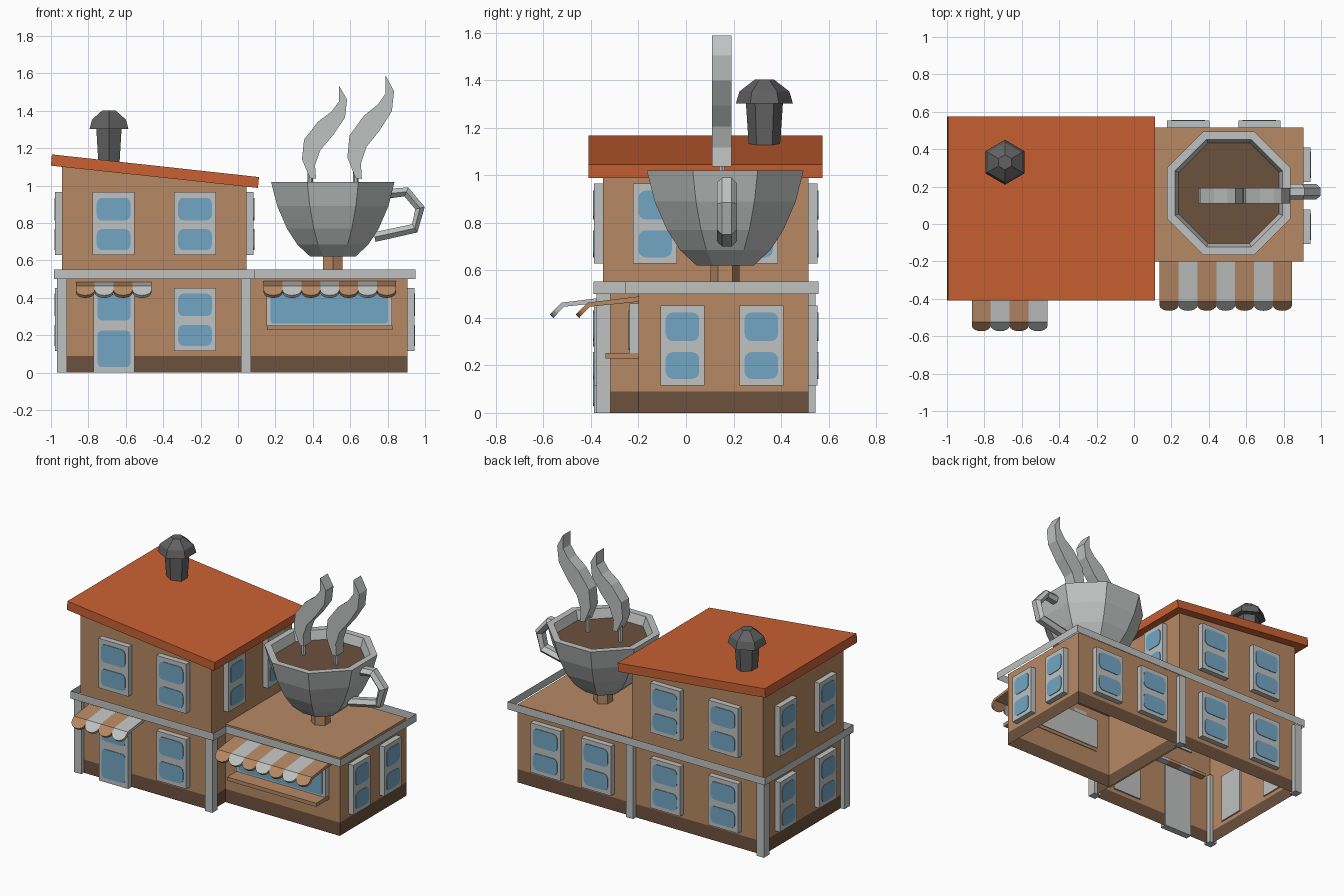
import bpy, bmesh, math
from mathutils import Vector, Matrix

cube = bpy.data.objects.get("Cube")
if cube:
    bpy.data.objects.remove(cube, do_unlink=True)


def material(name, rgb):
    m = bpy.data.materials.new(name)
    m.use_nodes = True
    m.diffuse_color = (*rgb, 1)
    m.node_tree.nodes["Principled BSDF"].inputs["Base Color"].default_value = (*rgb, 1)
    return m


TAN = material("tan plaster", (0.47, 0.25, 0.127))
BROWN = material("dark brown", (0.15, 0.083, 0.047))
GREY = material("light grey", (0.52, 0.54, 0.53))
BLUE = material("window blue", (0.17, 0.38, 0.55))
ORANGE = material("roof orange", (0.59, 0.12, 0.032))
DARK = material("chimney grey", (0.12, 0.12, 0.12))


def finish(name, bm, *mats, matrix=None):
    bmesh.ops.recalc_face_normals(bm, faces=bm.faces)
    mesh = bpy.data.meshes.new(name)
    bm.to_mesh(mesh)
    bm.free()
    for m in mats:
        mesh.materials.append(m)
    ob = bpy.data.objects.new(name, mesh)
    if matrix:
        ob.matrix_world = matrix
    bpy.context.collection.objects.link(ob)
    return ob


def prism(bm, points, push, mat=0):
    """Extrude a flat outline along a vector."""
    a = [bm.verts.new(p) for p in points]
    b = [bm.verts.new(Vector(p) + Vector(push)) for p in points]
    faces = [bm.faces.new(a), bm.faces.new(b)]
    for i in range(len(a)):
        j = (i + 1) % len(a)
        faces.append(bm.faces.new((a[i], a[j], b[j], b[i])))
    for f in faces:
        f.material_index = mat


def box(bm, x0, x1, y0, y1, z0, z1, mat=0):
    prism(bm, [(x0, y0, z0), (x1, y0, z0), (x1, y1, z0), (x0, y1, z0)], (0, 0, z1 - z0), mat)


def skin(bm, rings):
    """Join rings of points with quads and cap both ends; returns the caps."""
    rings = [[bm.verts.new(p) for p in ring] for ring in rings]
    for r, s in zip(rings, rings[1:]):
        for i in range(len(r)):
            j = (i + 1) % len(r)
            bm.faces.new((r[i], r[j], s[j], s[i]))
    return bm.faces.new(rings[0]), bm.faces.new(rings[-1])


def lathe(bm, cx, cy, sides, profile, turn):
    steps = [turn + math.tau * i / sides for i in range(sides)]
    return skin(bm, [[(cx + r * math.cos(a), cy + r * math.sin(a), z) for a in steps]
                     for r, z in profile])


# Wall shells, open underneath, with a dark plinth band
def walls(name, x0, x1, y0, y1, left_top, right_top):
    bm = bmesh.new()
    prism(bm, [(x0, y0, 0), (x1, y0, 0), (x1, y0, right_top), (x0, y0, left_top)], (0, y1 - y0, 0))
    floor = [f for f in bm.faces if f.calc_center_median().z < 0.01]
    bmesh.ops.delete(bm, geom=floor, context='FACES_ONLY')
    bmesh.ops.bisect_plane(bm, geom=bm.verts[:] + bm.edges[:] + bm.faces[:],
                           plane_co=(0, 0, 0.09), plane_no=(0, 0, 1))
    for f in bm.faces:
        f.material_index = int(f.calc_center_median().z < 0.09)
    finish(name, bm, TAN, BROWN)


walls("main_walls", -0.94, 0.045, -0.35, 0.515, 1.115, 1.01)
walls("side_walls", 0.035, 0.905, -0.20, 0.515, 0.53, 0.53)

# Slanted roof slab
bm = bmesh.new()
prism(bm, [(-1, -0.41, 1.107), (0.107, -0.41, 0.988), (0.112, -0.41, 1.046), (-0.995, -0.41, 1.167)],
      (0, 0.985, 0))
finish("main_roof", bm, ORANGE)

# Ledge running around the whole footprint
bm = bmesh.new()
corners = [(-0.985, -0.39), (0.09, -0.39), (0.09, -0.255), (0.95, -0.255), (0.95, 0.557), (-0.985, 0.557)]
face = bm.faces.new([bm.verts.new((x, y, 0.5)) for x, y in corners])
bmesh.ops.inset_region(bm, faces=[face], thickness=0.056, use_boundary=True)
bmesh.ops.delete(bm, geom=[face], context='FACES_ONLY')
up = bmesh.ops.extrude_face_region(bm, geom=bm.faces[:], use_keep_orig=True)["geom"]
bmesh.ops.translate(bm, verts=[v for v in up if isinstance(v, bmesh.types.BMVert)], vec=(0, 0, 0.052))
finish("ledge_trim", bm, GREY)

# Corner posts
for side, y in (("front", -0.347), ("back", 0.517)):
    for end, x in (("right", -0.941), ("middle", 0.043)):
        bm = bmesh.new()
        box(bm, x - 0.027, x + 0.027, y - 0.029, y + 0.029, 0, 0.505)
        finish(f"{side}_{end}_post", bm, GREY)


# Framed windows with soft-cornered panes, facing -y before turning
def window(name, x, y, z, turn, width=0.225, height=0.337,
           panes=((0.027, 0.14), (0.186, 0.307)), margin=0.022, r=0.03):
    bm = bmesh.new()
    h = width / 2
    box(bm, -h, h, -0.038, 0.01, 0, height)
    for z0, z1 in panes:
        pts = []
        for k, (sx, cz) in enumerate(((1, z1 - r), (-1, z1 - r), (-1, z0 + r), (1, z0 + r))):
            for s in range(4):
                a = math.radians(90 * k + 30 * s)
                pts.append((sx * (h - margin - r) + r * math.cos(a), -0.038, cz + r * math.sin(a)))
        prism(bm, pts, (0, -0.004, 0), 1)
    finish(name, bm, GREY, BLUE,
           matrix=Matrix.Translation((x, y, z)) @ Matrix.Rotation(math.radians(turn), 4, 'Z'))


LOW, HIGH = 0.116, 0.628
for i, x in enumerate((-0.665, -0.23)):
    window(f"front_upper_window_{i}", x, -0.35, HIGH, 0)
    window(f"back_upper_window_{i}", x, 0.515, HIGH, 180)
    window(f"back_lower_window_{i}", x, 0.515, LOW, 180)
window("front_lower_window", -0.23, -0.35, LOW, 0)
for i, x in enumerate((0.29, 0.67)):
    window(f"side_block_back_window_{i}", x, 0.515, LOW, 180)
for i, y in enumerate((-0.13, 0.295)):
    window(f"left_upper_window_{i}", 0.045, y, HIGH, 90, 0.185)
    window(f"right_upper_window_{i}", -0.94, y, HIGH, -90, 0.185)
    window(f"right_lower_window_{i}", -0.94, y, LOW, -90, 0.185)
for i, y in enumerate((-0.015, 0.317)):
    window(f"left_lower_window_{i}", 0.905, y, LOW, 90, 0.185)
window("front_door", -0.663, -0.35, 0, 0, 0.218, 0.455, ((0.03, 0.225), (0.28, 0.43)), r=0.02)
window("serving_window", 0.488, -0.20, 0.25, 0, 0.67, 0.21, ((0.014, 0.18),), r=0.012)

# Serving counter
bm = bmesh.new()
box(bm, 0.155, 0.825, -0.338, -0.195, 0.228, 0.253)
finish("serving_counter", bm, TAN)


# Striped awnings with scalloped flaps
def awning(name, x0, back, stripes, w=0.101):
    bm = bmesh.new()
    front = back - 0.215
    for i in range(stripes):
        x = x0 + i * w
        prism(bm, [(x, back, 0.49), (x, front, 0.464), (x, front, 0.446), (x, back, 0.468)],
              (w, 0, 0), i % 2)
        outline = [(0, 0), (w, 0)]
        for s in range(9):
            a = math.pi * s / 8
            outline.append((w / 2 + w / 2 * math.cos(a), 0.03 + 0.04 * math.sin(a)))
        prism(bm, [(x + u, front - 0.7 * v, 0.464 - 0.72 * v) for u, v in outline],
              (0, 0.014, -0.014), i % 2)
    finish(name, bm, TAN, GREY)


awning("door_awning", -0.867, -0.309, 4)
awning("serving_awning", 0.137, -0.20, 7)

# Chimney pipe and cap
bm = bmesh.new()
lathe(bm, -0.69, 0.33, 6, [(0.064, 1.1), (0.078, 1.305)], math.pi / 2)
lathe(bm, -0.69, 0.33, 6, [(0.12, 1.302), (0.105, 1.353), (0.04, 1.403)], math.pi / 2)
finish("chimney", bm, DARK)

# Giant cup filled with coffee, on a short stem
CX, CY = 0.507, 0.165
bm = bmesh.new()
flat = math.cos(math.pi / 8)
profile = [(0.12, 0.62), (0.19, 0.685), (0.245, 0.77), (0.297, 0.89), (0.33, 1.02),
           (0.288, 1.02), (0.268, 0.96)]
caps = lathe(bm, CX, CY, 8, [(r / flat, z) for r, z in profile], math.pi / 8)
caps[1].material_index = 1
finish("cup", bm, GREY, BROWN)

bm = bmesh.new()
lathe(bm, CX, CY, 6, [(0.061, 0.525), (0.061, 0.63)], math.pi / 2)
finish("cup_stem", bm, TAN)

# Cup handle, a six-sided bar swept along an arc
path = [Vector(p) for p in ((0.80, 0.957), (0.9, 0.967), (0.973, 0.88), (0.945, 0.772), (0.73, 0.725))]
section = [(-0.026, -0.02), (-0.026, 0.02), (0, 0.042), (0.026, 0.02), (0.026, -0.02), (0, -0.042)]
rings = []
for i, p in enumerate(path):
    t = (path[min(i + 1, len(path) - 1)] - path[max(i - 1, 0)]).normalized()
    rings.append([(p.x - t.y * n, 0.172 + s, p.y + t.x * n) for n, s in section])
bm = bmesh.new()
skin(bm, rings)
finish("cup_handle", bm, GREY)

# Steam ribbons on thin rods
left = [(0.385, 1.04), (0.342, 1.14), (0.353, 1.246), (0.428, 1.342), (0.50, 1.396), (0.54, 1.45), (0.54, 1.535)]
right = [(0.583, 1.46), (0.572, 1.364), (0.508, 1.27), (0.44, 1.19), (0.412, 1.11), (0.417, 1.037)]
for name, shift, scale in (("small", 0, 1), ("large", 0.244, 1.107)):
    bm = bmesh.new()
    prism(bm, [(0.38 + (x - 0.38) * (1 + (scale - 1) / 3) + shift, 0.11, 1.04 + (z - 1.04) * scale)
               for x, z in left + right], (0, 0.082, 0))
    finish(f"{name}_steam", bm, GREY)
    bm = bmesh.new()
    lathe(bm, 0.386 + shift, 0.152, 6, [(0.015, 0.95), (0.015, 1.09)], 0)
    finish(f"{name}_steam_rod", bm, GREY)
